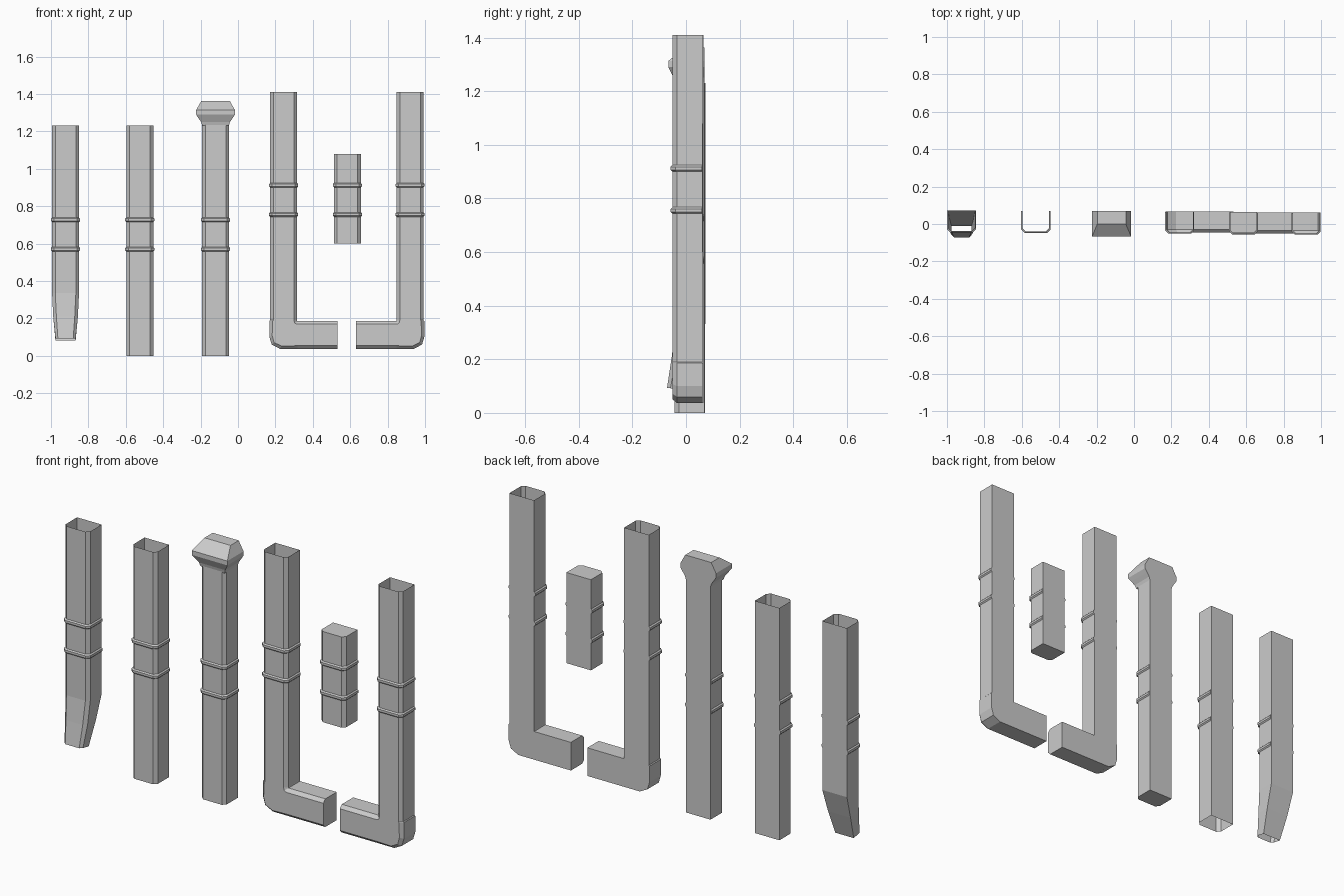
import bpy, bmesh

if "Cube" in bpy.data.objects:
    bpy.data.objects.remove(bpy.data.objects["Cube"])

HW, DEPTH, CH = 0.072, 0.112, 0.017   # half width, depth, front corner chamfer


def finish(name, bm):
    bmesh.ops.remove_doubles(bm, verts=bm.verts, dist=0.0003)
    bmesh.ops.recalc_face_normals(bm, faces=bm.faces)
    me = bpy.data.meshes.new(name)
    bm.to_mesh(me)
    bm.free()
    ob = bpy.data.objects.new(name, me)
    bpy.context.collection.objects.link(ob)
    return ob


def section(a, b, yf, yb, c=CH, tilt=0.0):
    """Six points: flat back, chamfered front, spanning from a to b in (x, z)."""
    dx, dz = b[0] - a[0], b[1] - a[1]
    t = c / (dx * dx + dz * dz) ** 0.5
    p = lambda s, y, h=0: (a[0] + dx * s, y, a[1] + dz * s + h)
    return [p(0, yb), p(0, yf + c, tilt), p(t, yf, tilt),
            p(1 - t, yf, tilt), p(1, yf + c, tilt), p(1, yb)]


def flat(cx, z, hw, yf, yb, **k):
    return section((cx - hw, z), (cx + hw, z), yf, yb, **k)


def loft(name, sections, cap_start=False, cap_end=False):
    bm = bmesh.new()
    rows = [[bm.verts.new(p) for p in s] for s in sections]
    for r, q in zip(rows, rows[1:]):
        for i in range(6):
            j = (i + 1) % 6
            bm.faces.new((r[i], r[j], q[j], q[i]))
    if cap_start:
        bm.faces.new(rows[0])
    if cap_end:
        bm.faces.new(rows[-1])
    return finish(name, bm)


def rings(name, cx, yb, heights):
    """Raised bands around front and sides, stopping at the flat back."""
    bm = bmesh.new()
    yf = yb - DEPTH
    for z in heights:
        rows = []
        for d, h in ((-0.001, -0.013), (0.006, -0.006), (0.006, 0.006), (-0.001, 0.013)):
            w = HW + d
            pts = ((-w, yb - 0.002), (-w, yf - d + CH), (-w + CH, yf - d),
                   (w - CH, yf - d), (w, yf - d + CH), (w, yb - 0.002))
            rows.append([bm.verts.new((cx + x, y, z + h)) for x, y in pts])
        for r, q in zip(rows, rows[1:]):
            for i in range(5):
                bm.faces.new((r[i], r[i + 1], q[i + 1], q[i]))
        for i in (0, 5):
            bm.faces.new([r[i] for r in rows])
    finish(name, bm)


LOW, HIGH = (0.57, 0.727), (0.755, 0.912)

# Spout pipe: lower end bends forward and tapers
cx, yb = -0.922, 0.073
loft("spout_pipe", [flat(cx, 1.23, HW, yb - DEPTH, yb),
                    flat(cx, 0.335, HW, yb - DEPTH, yb),
                    flat(cx, 0.21, 0.066, -0.053, 0.034),
                    flat(cx, 0.082, 0.054, -0.071, -0.01, c=0.013, tilt=0.01)])
rings("spout_pipe_rings", cx, yb, LOW)

# Plain straight pipe, open at both ends
cx, yb = -0.525, 0.071
loft("straight_pipe", [flat(cx, z, HW, yb - DEPTH, yb) for z in (0, 1.23)])
rings("straight_pipe_rings", cx, yb, LOW)

# Pipe with a collector head
cx, yb = -0.12, 0.069
loft("head_pipe", [flat(cx, z, HW, yb - DEPTH, yb) for z in (0, 1.235)], cap_start=True)
head = ((1.23, 0.071, -0.041), (1.25, 0.077, -0.046), (1.27, 0.091, -0.056),
        (1.29, 0.104, -0.066), (1.313, 0.104, -0.066), (1.363, 0.076, 0.0))
loft("collector_head", [flat(cx, z, w, yf, yb, c=0.0) for z, w, yf in head], cap_end=True)
rings("head_pipe_rings", cx, yb, LOW)

# Short closed connector
cx, yb = 0.585, 0.063
loft("connector_pipe", [flat(cx, z, HW, yb - DEPTH, yb) for z in (0.6, 1.08)], True, True)
rings("connector_pipe_rings", cx, yb, HIGH)

# Elbow pipes, mirrored: (outer, inner) pairs down the leg, round the bend, along the arm
path = (((-0.072, 1.41), (0.072, 1.41)), ((-0.072, 0.19), (0.072, 0.19)),
        ((-0.076, 0.186), (0.073, 0.186)), ((-0.076, 0.10), (0.073, 0.186)),
        ((-0.064, 0.06), (0.073, 0.186)), ((-0.02, 0.037), (0.073, 0.186)),
        ((0.073, 0.037), (0.073, 0.186)), ((0.288, 0.037), (0.288, 0.186)))
for side, cx, yb, s in (("left", 0.244, 0.066, 1), ("right", 0.92, 0.061, -1)):
    loft(side + "_elbow_pipe",
         [section((cx + s * a[0], a[1]), (cx + s * b[0], b[1]), yb - DEPTH, yb)
          for a, b in path], cap_end=True)
    rings(side + "_elbow_pipe_rings", cx, yb, HIGH)
